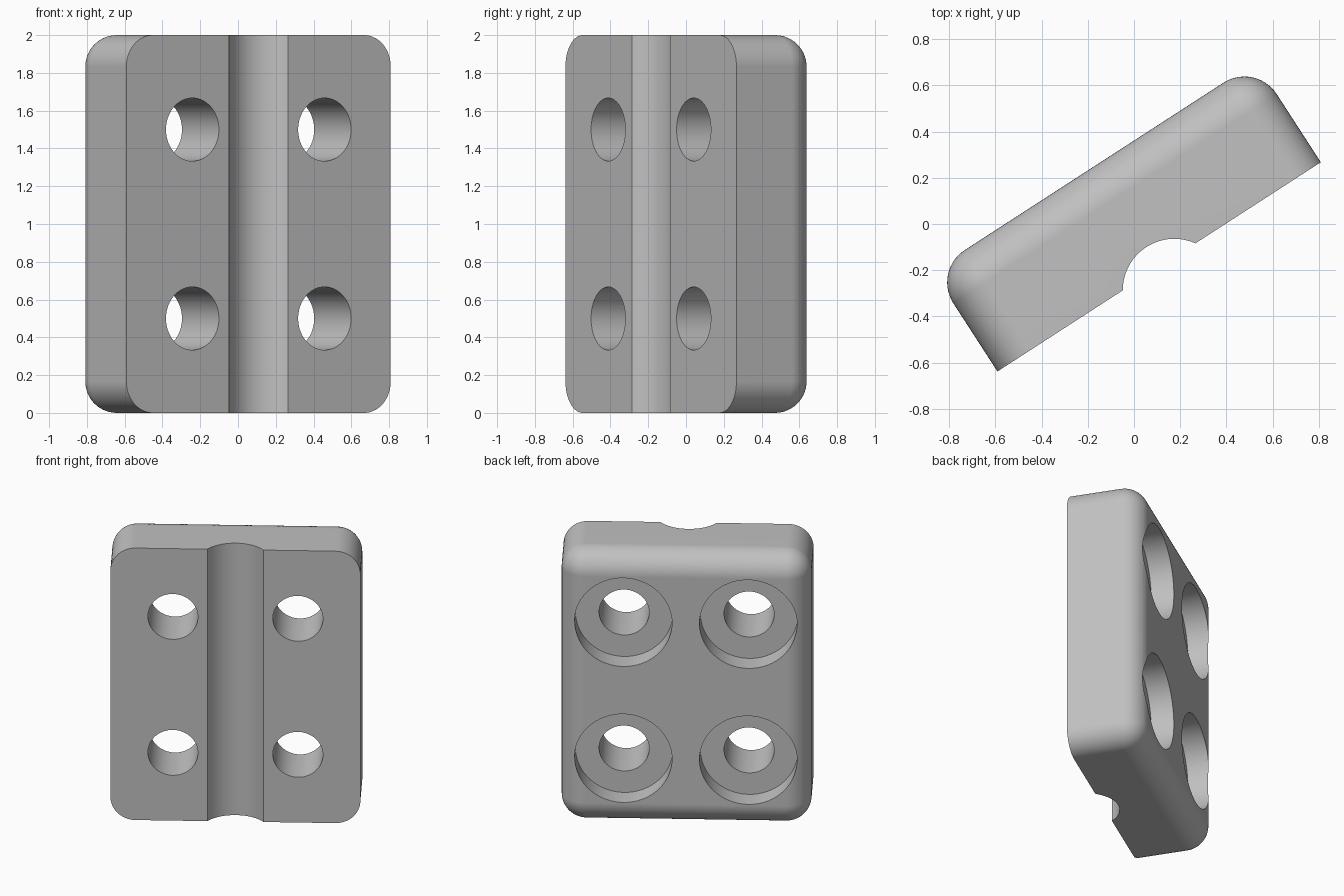
import bpy, bmesh, math
from mathutils import Matrix, Vector

if "Cube" in bpy.data.objects:
    bpy.data.objects.remove(bpy.data.objects["Cube"], do_unlink=True)

WIDTH, DEPTH, HEIGHT = 1.667, 0.518, 2.0
FILLET = 0.167
TURN = math.radians(32.9)

# Single grey material
grey = bpy.data.materials.new("plain grey")
grey.use_nodes = True
colour = (0.53, 0.53, 0.53, 1)
grey.diffuse_color = colour
grey.node_tree.nodes["Principled BSDF"].inputs["Base Color"].default_value = colour

# Block: front face at y = 0, rounded back edges and rounded outline corners
bm = bmesh.new()
bmesh.ops.create_cube(bm, size=1)
bmesh.ops.scale(bm, vec=(WIDTH, DEPTH, HEIGHT), verts=bm.verts)
bmesh.ops.translate(bm, vec=(0, DEPTH / 2, HEIGHT / 2), verts=bm.verts)


def is_rounded(edge):
    a, b = (v.co for v in edge.verts)
    return max(a.y, b.y) > DEPTH / 2 and (abs(a.y - b.y) > 0.1 or min(a.y, b.y) > 0.1)


bmesh.ops.bevel(bm, geom=[e for e in bm.edges if is_rounded(e)], offset=FILLET,
                segments=14, profile=0.5, affect='EDGES', clamp_overlap=True)
mesh = bpy.data.meshes.new("clamp_block")
bm.to_mesh(mesh)
bm.free()
mesh.materials.append(grey)
block = bpy.data.objects.new("clamp_block", mesh)
bpy.context.collection.objects.link(block)


def cut_cylinder(radius, length, centre, along_y):
    """Subtract a cylinder from the block, then discard the cutter."""
    bpy.ops.mesh.primitive_cylinder_add(
        vertices=72, radius=radius, depth=length, location=centre,
        rotation=(math.pi / 2 if along_y else 0, 0, 0))
    cutter = bpy.context.object
    cutter.name = "cutter"
    cutter.hide_render = True
    cutter.data.materials.append(grey)
    cut = block.modifiers.new("cut", 'BOOLEAN')
    cut.operation, cut.solver, cut.object = 'DIFFERENCE', 'EXACT', cutter
    bpy.context.view_layer.objects.active = block
    bpy.ops.object.modifier_apply(modifier=cut.name)
    bpy.data.objects.remove(cutter, do_unlink=True)


# Shaft groove down the front
cut_cylinder(0.223, 3, (0, -0.121, 1), False)

# Four bolt holes, counterbored from the back
for x in (-WIDTH / 4, WIDTH / 4):
    for z in (0.5, 1.5):
        cut_cylinder(0.167, 2, (x, 0, z), True)
        cut_cylinder(0.325, 1, (x, 0.36 + 0.5, z), True)

# Turn the finished block and centre it
block.data.transform(Matrix.Rotation(TURN, 4, 'Z'))
xs = [v.co.x for v in block.data.vertices]
ys = [v.co.y for v in block.data.vertices]
block.data.transform(Matrix.Translation(
    Vector((-(min(xs) + max(xs)) / 2, -(min(ys) + max(ys)) / 2, 0))))

# Smooth curves, crisp rims
bpy.ops.object.select_all(action='DESELECT')
block.select_set(True)
bpy.context.view_layer.objects.active = block
bpy.ops.object.shade_smooth_by_angle(angle=math.radians(25))
weighted = block.modifiers.new("flat_face_normals", 'WEIGHTED_NORMAL')
weighted.keep_sharp = True
